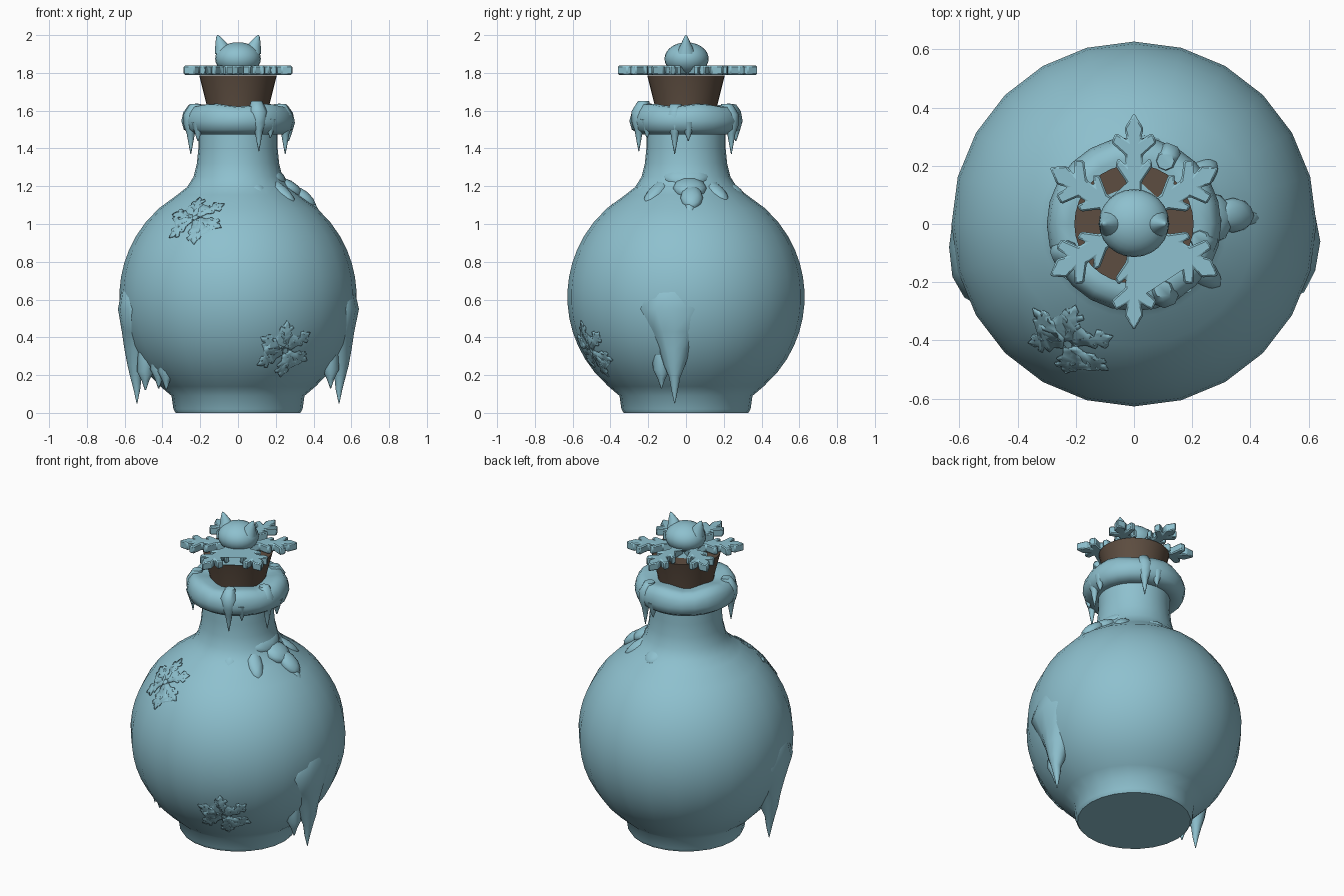
import bpy, bmesh, math, random
from mathutils import Vector, Matrix
from mathutils.bvhtree import BVHTree

if "Cube" in bpy.data.objects:
    bpy.data.objects.remove(bpy.data.objects["Cube"])

random.seed(4)


def material(name, rgb):
    m = bpy.data.materials.new(name)
    m.diffuse_color = (*rgb, 1)
    m.use_nodes = True
    m.node_tree.nodes["Principled BSDF"].inputs["Base Color"].default_value = m.diffuse_color
    return m


ICE = material("ice_blue", (0.27, 0.53, 0.62))
CORK = material("cork_brown", (0.11, 0.075, 0.052))


def finish(name, bm, mat=ICE, angle=50):
    bmesh.ops.recalc_face_normals(bm, faces=bm.faces[:])
    me = bpy.data.meshes.new(name)
    bm.to_mesh(me)
    bm.free()
    ob = bpy.data.objects.new(name, me)
    bpy.context.collection.objects.link(ob)
    me.materials.append(mat)
    bpy.ops.object.select_all(action='DESELECT')
    ob.select_set(True)
    bpy.context.view_layer.objects.active = ob
    bpy.ops.object.shade_smooth_by_angle(angle=math.radians(angle))
    return ob


def loft(bm, sections, n=24, wobble=0.0):
    """Stack of elliptical rings (x, y, z, rx, ry), capped at both ends."""
    rings = []
    for x, y, z, rx, ry in sections:
        ring = []
        for i in range(n):
            a = 2 * math.pi * i / n
            w = 1 + random.uniform(-wobble, wobble)
            ring.append(bm.verts.new((x + rx * w * math.cos(a), y + ry * w * math.sin(a), z)))
        rings.append(ring)
    for a, b in zip(rings, rings[1:]):
        for i in range(n):
            j = (i + 1) % n
            bm.faces.new((a[i], a[j], b[j], b[i]))
    bm.faces.new(rings[0][::-1])
    bm.faces.new(rings[-1])


def lathe(name, profile, mat=ICE, n=24, angle=50):
    bm = bmesh.new()
    loft(bm, [(0, 0, z, r, r) for r, z in profile], n)
    return finish(name, bm, mat, angle)


def blob(bm, loc, size, tilt=0, turn=0):
    m = (Matrix.Translation(loc) @ Matrix.Rotation(turn, 4, 'Z')
         @ Matrix.Rotation(tilt, 4, 'Y') @ Matrix.Diagonal((*size, 1)))
    bmesh.ops.create_icosphere(bm, subdivisions=2, radius=1, matrix=m)


# Round flask with foot and neck
profile = [(0.33, 0), (0.342, 0.02), (0.352, 0.09)]
for k in range(15):
    z = 0.14 + k * (1.155 - 0.14) / 14
    profile.append((math.sqrt(0.628 ** 2 - (z - 0.615) ** 2), z))
profile += [(0.27, 1.195), (0.235, 1.25), (0.218, 1.32), (0.21, 1.4), (0.21, 1.56)]
flask = lathe("flask", profile)

# Rounded lip, built as a closed ring around the cork
bm = bmesh.new()
lip = [(0.2, 1.48), (0.25, 1.475), (0.287, 1.5), (0.3, 1.545), (0.29, 1.59),
       (0.265, 1.625), (0.225, 1.63), (0.165, 1.62), (0.165, 1.5)]
rings = [[bm.verts.new((r * math.cos(i * math.pi / 12), r * math.sin(i * math.pi / 12),
                        z + (0.008 * math.sin(i * 1.3) if z > 1.58 else 0)))
          for i in range(24)] for r, z in lip]
for a, b in zip(rings, rings[1:] + rings[:1]):
    for i in range(24):
        j = (i + 1) % 24
        bm.faces.new((a[i], a[j], b[j], b[i]))
finish("lip", bm, angle=60)

# Cork stopper
lathe("cork", [(0.155, 1.52), (0.166, 1.63), (0.205, 1.785)], CORK, 32, 40)

# Icicles hanging from the lip
bm = bmesh.new()
for x, y, tip in [(-0.25, -0.1, 1.37), (0.11, -0.25, 1.385), (0.25, -0.06, 1.37),
                  (0.12, 0.24, 1.37)]:
    loft(bm, [(x, y, tip, 0.002, 0.002), (x, y, tip + 0.06, 0.013, 0.013),
              (x, y, tip + 0.11, 0.022, 0.022), (x * 0.98, y * 0.98, tip + 0.15, 0.042, 0.042),
              (x * 0.95, y * 0.95, tip + 0.21, 0.052, 0.052),
              (x * 0.9, y * 0.9, tip + 0.265, 0.03, 0.03)], 8)
    # Shorter side drip
    a = math.atan2(y, x) + 0.28
    sx, sy = 0.268 * math.cos(a), 0.268 * math.sin(a)
    loft(bm, [(sx, sy, tip + 0.07, 0.003, 0.003), (sx, sy, tip + 0.11, 0.017, 0.017),
              (sx, sy, tip + 0.17, 0.035, 0.035)], 8)
finish("lip_icicles", bm, angle=60)

# Ice sheets and icicles low on both sides of the flask
for name, s, y in [("ice_right", 1, -0.06), ("ice_left", -1, -0.08)]:
    bm = bmesh.new()
    loft(bm, [(s * 0.535, y, 0.05, 0.002, 0.002), (s * 0.535, y, 0.12, 0.017, 0.017),
              (s * 0.54, y, 0.19, 0.03, 0.03), (s * 0.535, y, 0.25, 0.05, 0.055),
              (s * 0.53, y, 0.34, 0.07, 0.085), (s * 0.53, y, 0.43, 0.085, 0.13),
              (s * 0.53, y, 0.55, 0.108, 0.2), (s * 0.53, y, 0.64, 0.09, 0.16),
              (s * 0.53, y, 0.72, 0.06, 0.08)], 12, 0.03)
    drips = [(0.49, y - 0.07, 0.13)] if s > 0 else [(0.49, y - 0.07, 0.12), (0.42, y - 0.13, 0.13),
                                                  (0.38, y - 0.17, 0.12)]
    for x, dy, tip in drips:
        loft(bm, [(s * x, dy, tip, 0.003, 0.003), (s * x, dy, tip + 0.05, 0.02, 0.02),
                  (s * x, dy, tip + 0.1, 0.045, 0.045),
                  (s * (x - 0.01), dy, tip + 0.2, 0.05, 0.05)], 8)
    finish(name, bm, angle=60)

# Lumpy ice on the shoulder
bm = bmesh.new()
for loc, size, tilt, turn in [
        ((0.18, 0.0, 1.25), (0.09, 0.13, 0.05), 0.6, 0),
        ((0.26, 0.02, 1.19), (0.09, 0.09, 0.045), 0.5, 0.1),
        ((0.34, 0.03, 1.14), (0.09, 0.06, 0.04), 0.7, 0.0),
        ((0.39, 0.02, 1.08), (0.06, 0.03, 0.03), 0.9, 0.0),
        ((0.22, -0.15, 1.17), (0.12, 0.05, 0.04), 0.6, -0.7),
        ((0.10, -0.22, 1.18), (0.08, 0.05, 0.035), 0.7, -1.2),
        ((0.22, 0.16, 1.17), (0.1, 0.05, 0.035), 0.6, 0.7),
        ((0.05, 0.25, 1.18), (0.07, 0.06, 0.03), 0.6, 1.4)]:
    blob(bm, loc, size, tilt, turn)
finish("shoulder_ice", bm, angle=60)

# Half of one snowflake arm: (half width, distance from the middle)
ARM = [(0.03, 0.055), (0.03, 0.14), (0.075, 0.2), (0.062, 0.225), (0.032, 0.2), (0.034, 0.235),
       (0.09, 0.28), (0.072, 0.315), (0.026, 0.288), (0.038, 0.33), (0, 0.385)]


def flake_face(bm, scale=1.0):
    pts = []
    for k in range(6):
        c, s = math.cos(k * math.pi / 3), math.sin(k * math.pi / 3)
        side = ARM + [(-w, r) for w, r in ARM[-2::-1]]
        pts += [(w * c + r * s, r * c - w * s) for w, r in side]
    return bm.faces.new([bm.verts.new((x * scale, y * scale, 0)) for x, y in pts])


# Snowflake plate on the cork
bm = bmesh.new()
face = flake_face(bm)
ext = bmesh.ops.extrude_face_region(bm, geom=[face])
for v in ext["geom"]:
    if isinstance(v, bmesh.types.BMVert):
        v.co.z += 0.048
for v in bm.verts:
    v.co = Vector((v.co.x * 0.87, v.co.y * 0.97 + 0.008, v.co.z + 1.79))
plate = finish("snowflake_plate", bm, angle=30)
bev = plate.modifiers.new("soft_edge", 'BEVEL')
bev.width = 0.006
bev.segments = 1

# Thin snowflakes wrapped on the flask front
tree = BVHTree.FromPolygons([v.co for v in flask.data.vertices],
                            [p.vertices[:] for p in flask.data.polygons])
mid = Vector((0, 0, 0.615))
for name, at, spin in [("flake_upper", (-0.22, -0.40, 1.02), 0.25),
                       ("flake_lower", (0.25, -0.50, 0.33), 0.1)]:
    bm = bmesh.new()
    flake_face(bm, 0.45)
    bmesh.ops.triangulate(bm, faces=bm.faces[:])
    bmesh.ops.subdivide_edges(bm, edges=bm.edges[:], cuts=1, use_grid_fill=True)
    rot = (Vector(at) - mid).to_track_quat('Z', 'Y').to_matrix() @ Matrix.Rotation(spin, 3, 'Z')
    for v in bm.verts:
        d = (Vector(at) + rot @ v.co - mid).normalized()
        hit = tree.ray_cast(mid, d)[0]
        v.co = hit + d * 0.004
    ob = finish(name, bm)
    sol = ob.modifiers.new("thin", 'SOLIDIFY')
    sol.thickness = 0.006
    sol.offset = 0

# Small cat head with two ears as the knob
bm = bmesh.new()
bmesh.ops.create_uvsphere(bm, u_segments=24, v_segments=14, radius=1,
                          matrix=Matrix.Translation((0, 0.003, 1.875)) @ Matrix.Diagonal((0.121, 0.117, 0.087, 1)))
finish("cat_head", bm)
bm = bmesh.new()
for s in (-1, 1):
    loft(bm, [(s * 0.072, 0, 1.90, 0.05, 0.055), (s * 0.08, 0, 1.935, 0.041, 0.036),
              (s * 0.092, 0, 1.965, 0.027, 0.021), (s * 0.103, 0, 1.99, 0.012, 0.01),
              (s * 0.108, 0, 2.0, 0.003, 0.003)], 12)
finish("cat_ears", bm, angle=60)
